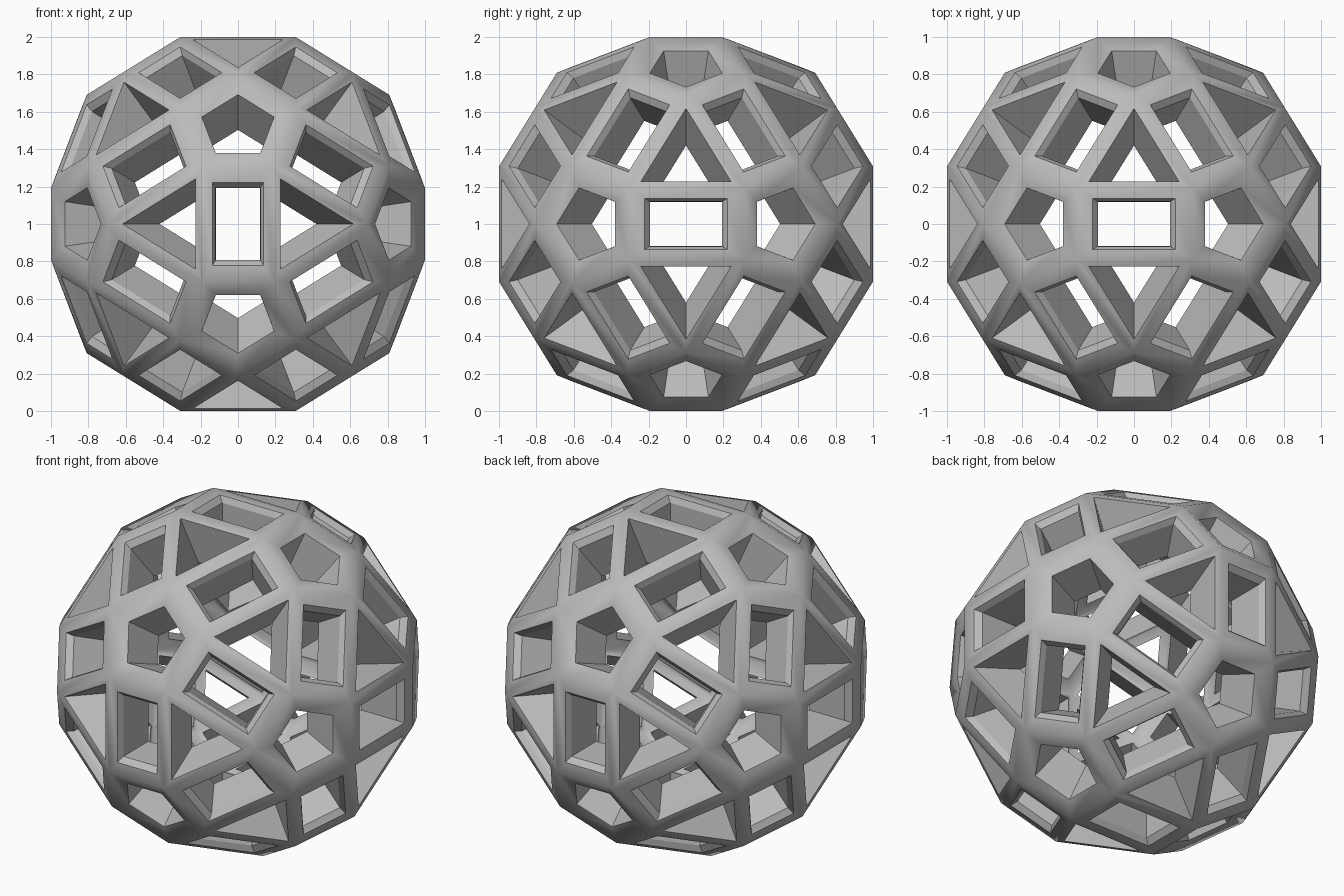
import bpy, bmesh, math
from itertools import combinations
from mathutils import Vector

cube = bpy.data.objects.get("Cube")
if cube:
    bpy.data.objects.remove(cube, do_unlink=True)

PHI = (1 + math.sqrt(5)) / 2
INNER = 0.73          # size of the inside shell relative to the outside
PENT_DIST, PENT_RADIUS = 1.0126, 0.325

# Hole rings for each kind of face: (scale about the face centre, distance from origin)
RINGS = {
    3: [(0.78, 1.003), (0.47, 0.738)],
    4: [(0.72, 1.0), (0.625, 0.965), (0.62, 0.72)],
    5: [(0.625, 0.987), (0.435, 0.728)],
}

# Five-fold axes, and the triples of neighbouring axes
axes = []
for s in (-1, 1):
    for t in (-1, 1):
        axes += [Vector((0, s * PHI, t)), Vector((t, 0, s * PHI)), Vector((s * PHI, t, 0))]
axes = [a.normalized() for a in axes]
near = lambda i, j: axes[i].dot(axes[j]) > 0.4
pairs = [p for p in combinations(range(12), 2) if near(*p)]
triples = [t for t in combinations(range(12), 3) if all(near(*p) for p in combinations(t, 2))]


def corner(i, tri):
    """Pentagon corner on axis i that points towards a triple of axes."""
    a = axes[i]
    d = sum((axes[j] for j in tri), Vector())
    d = (d - a * d.dot(a)).normalized()
    return a * PENT_DIST + d * PENT_RADIUS


bm = bmesh.new()
outer, inner = {}, {}
for tri in triples:
    for i in tri:
        co = corner(i, tri)
        outer[i, tri] = bm.verts.new(co)
        inner[i, tri] = bm.verts.new(co * INNER)

# Pentagons, triangles and rectangles as lists of corners
cells = [[k for k in outer if k[0] == i] for i in range(12)]
cells += [[k for k in outer if k[1] == t] for t in triples]
cells += [[k for k in outer if k[0] in p and set(p) <= set(k[1])] for p in pairs]

rims = set()
for keys in cells:
    n = len(keys)
    centre = sum((outer[k].co for k in keys), Vector()) / n
    normal = centre.normalized()
    u = (outer[keys[0]].co - centre).normalized()
    w = normal.cross(u)
    keys.sort(key=lambda k: math.atan2((outer[k].co - centre).dot(w), (outer[k].co - centre).dot(u)))

    # Outside rim, hole wall, inside rim
    loops = [[outer[k] for k in keys]]
    for scale, dist in RINGS[n]:
        loops.append([bm.verts.new(normal * dist + (outer[k].co - centre) * scale) for k in keys])
    loops.append([inner[k] for k in keys])
    for level, (a, b) in enumerate(zip(loops, loops[1:])):
        for i in range(n):
            j = (i + 1) % n
            f = bm.faces.new((a[i], a[j], b[j], b[i]))
            f.smooth = True
            if level in (0, len(loops) - 2):
                rims.add(f)

# Rims blend softly into each other; every hole edge stays crisp
for e in bm.edges:
    e.smooth = all(f in rims for f in e.link_faces)
bm.normal_update()

mesh = bpy.data.meshes.new("lattice_ball")
bm.to_mesh(mesh)
bm.free()
ball = bpy.data.objects.new("lattice_ball", mesh)
ball.location.z = 1
bpy.context.collection.objects.link(ball)

grey = bpy.data.materials.new("plain_grey")
grey.use_nodes = True
grey.diffuse_color = (0.5, 0.5, 0.5, 1)
grey.node_tree.nodes["Principled BSDF"].inputs["Base Color"].default_value = (0.5, 0.5, 0.5, 1)
mesh.materials.append(grey)
